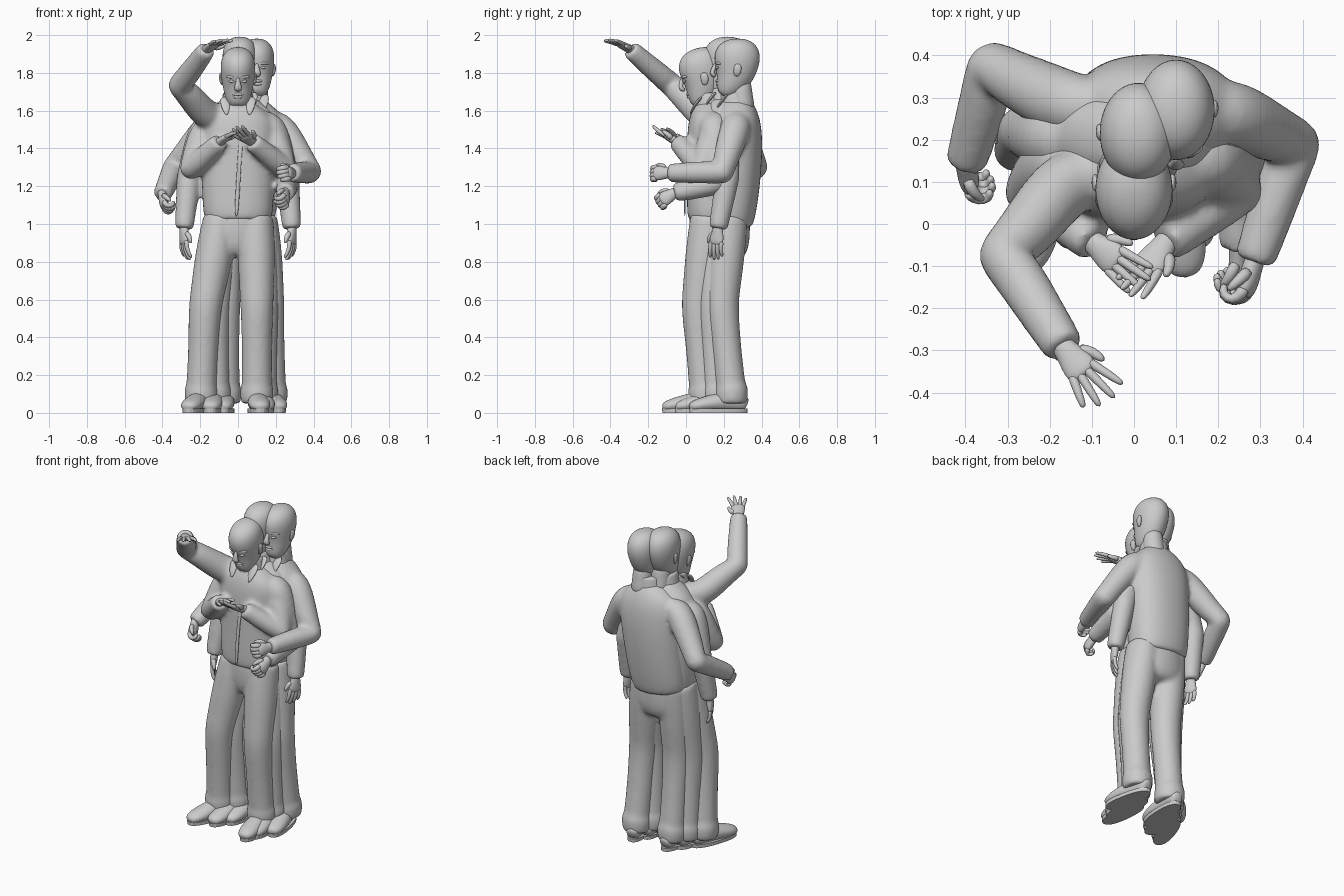
import bpy
import bmesh
import math
from mathutils import Vector, Matrix

cube = bpy.data.objects.get("Cube")
if cube:
    bpy.data.objects.remove(cube)

grey = bpy.data.materials.new("plain grey")
grey.use_nodes = True
grey.diffuse_color = (.6, .6, .6, 1)
grey.node_tree.nodes["Principled BSDF"].inputs["Base Color"].default_value = (.6, .6, .6, 1)

X, Y, Z = Vector((1, 0, 0)), Vector((0, 1, 0)), Vector((0, 0, 1))


def add_object(name, mesh, levels):
    mesh.materials.append(grey)
    mesh.polygons.foreach_set("use_smooth", [levels > 0] * len(mesh.polygons))
    obj = bpy.data.objects.new(name, mesh)
    bpy.context.collection.objects.link(obj)
    if levels:
        sub = obj.modifiers.new("smooth", "SUBSURF")
        sub.levels = sub.render_levels = levels
    return obj


def tube(name, points, radii, side=X, sides=16, matrix=None, flat=False, levels=2, square=1):
    """Loft elliptical rings along a path; flat adds an inset ring at each end."""
    points = [Vector(p) for p in points]
    radii = [r if isinstance(r, tuple) else (r, r) for r in radii]
    rings = []
    for i, p in enumerate(points):
        tangent = points[min(i + 1, len(points) - 1)] - points[max(i - 1, 0)]
        rings.append((p, radii[i], tangent.normalized()))
    if flat:
        ends = [(p, (r[0] * .92, r[1] * .92), t) for p, r, t in (rings[0], rings[-1])]
        rings = [ends[0]] + rings + [ends[1]]
    verts, faces = [], []
    u = Vector(side)
    for p, (a, b), t in rings:
        u = (u - t * u.dot(t)).normalized()
        v = t.cross(u)
        for k in range(sides):
            c, s = [math.copysign(abs(w) ** square, w) for w in
                    (math.cos(math.tau * k / sides), math.sin(math.tau * k / sides))]
            verts.append(p + u * a * c + v * b * s)
    for i in range(len(rings) - 1):
        for k in range(sides):
            n = (k + 1) % sides
            low, high = i * sides, (i + 1) * sides
            faces.append((low + k, low + n, high + n, high + k))
    faces.append(tuple(reversed(range(sides))))
    faces.append(tuple(range(len(verts) - sides, len(verts))))
    mesh = bpy.data.meshes.new(name)
    mesh.from_pydata(verts, [], faces)
    if matrix:
        mesh.transform(matrix)
    return add_object(name, mesh, levels)


def blend(name, parts):
    """Fuse overlapping cloth parts into one soft surface."""
    bm = bmesh.new()
    for part in parts:
        bm.from_mesh(part.data)
        bpy.data.objects.remove(part)
    mesh = bpy.data.meshes.new(name)
    bm.to_mesh(mesh)
    bm.free()
    obj = add_object(name, mesh, 2)
    remesh = obj.modifiers.new("fuse", "REMESH")
    remesh.mode = "VOXEL"
    remesh.voxel_size = .013
    remesh.use_smooth_shade = True
    soft = obj.modifiers.new("soften", "SMOOTH")
    soft.factor, soft.iterations = .5, 6


def head(tag, base, pitch=0):
    m = Matrix.Translation(base) @ Matrix.Rotation(pitch, 4, "X")
    # height, centre y, half width, half depth
    rows = [(0, -.07, .038, .03), (.03, -.045, .064, .064), (.08, -.012, .079, .094),
            (.14, .004, .09, .115), (.2, .012, .096, .126), (.25, .014, .088, .114),
            (.285, .014, .064, .082), (.302, .014, .025, .03)]
    tube(tag + "_skull", [(0, y, z) for z, y, a, b in rows], [(a, b) for z, y, a, b in rows], matrix=m)
    tube(tag + "_neck", [(0, .05, -.1), (0, .03, 0), (0, .03, .1)], [.068, .06, .058], matrix=m)
    tube(tag + "_nose", [(0, -.1, .17), (0, -.113, .145), (0, -.125, .115), (0, -.102, .1)],
         [.01, .013, (.026, .016), .014], sides=8, matrix=m)
    for part, z, depth, r in (("upper_lip", .077, -.103, .01), ("lower_lip", .062, -.101, .012)):
        tube(f"{tag}_{part}", [(-.036, depth + .022, z), (0, depth, z), (.036, depth + .022, z)],
             [.005, r, .005], side=Z, sides=8, matrix=m)
    for s, word in ((-1, "right"), (1, "left")):
        tube(f"{tag}_{word}_ear", [(s * .082, .005, .1), (s * .094, .014, .135), (s * .09, .014, .17)],
             [(.008, .014), (.01, .024), (.008, .018)], sides=10, matrix=m)
        tube(f"{tag}_{word}_brow", [(s * .012, -.098, .168), (s * .035, -.096, .174), (s * .065, -.076, .168)],
             [.007, .01, .006], side=Z, sides=8, matrix=m)
        tube(f"{tag}_{word}_eye", [(s * .018, -.1, .148), (s * .034, -.097, .148), (s * .05, -.088, .148)],
             [.004, .01, .004], side=Z, sides=8, matrix=m)


def hand(tag, wrist, toward, palm_normal, thumb, curl, spread):
    """Palm, four curled fingers and a thumb; thumb is the side sign."""
    d = Vector(toward).normalized()
    n = Vector(palm_normal)
    n = (n - d * n.dot(d)).normalized()
    s = d.cross(n) * thumb
    w = Vector(wrist)
    bulk = 1 + curl * .35
    tube(tag + "_palm", [w - d * .03, w + d * .01, w + d * .05, w + d * .09],
         [(.028, .026), (.029, .024), (.042, .019 * bulk), (.04, .014 * bulk)], side=s, sides=12)
    for i in range(4):
        across = (1.5 - i) * .02
        lean = (1.5 - i) * spread
        base = w + d * .08 + s * across
        out = (d + s * lean).normalized()
        length = (.04, .045, .042, .033)[i]
        path = [base - out * .015, base]
        for j in (.5, 1.5, 2.5):
            step = out * math.cos(curl * j) + n * math.sin(curl * j)
            path.append(path[-1] + step * length * .72)
        tube(f"{tag}_finger_{i + 1}", path, [r * bulk for r in (.012, .012, .011, .01, .007)],
             side=s, sides=8, levels=1)
    a = w + d * .02 + s * .022
    b = a + d * .03 + s * .027 + n * .01
    c = b + d * .035 + s * .008 * (1 - curl) + n * .02 * curl
    tube(tag + "_thumb", [a, b, c], [.018, .015, .009], side=n, sides=8, levels=1)


def arm(tag, shoulder, elbow, wrist, toward, normal=(0, 0, -1), thumb=1, curl=.1, spread=.1):
    """Jacket sleeve from the torso to the cuff, with its hand."""
    a, b, c = Vector(shoulder), Vector(elbow), Vector(wrist)
    inward = Vector((-a.x * .55, 0, .02))
    path = [a + inward, a, a.lerp(b, .45), a.lerp(b, .86), b + (b - a.lerp(c, .5)) * .1,
            b.lerp(c, .14), b.lerp(c, .55), c]
    hand(tag + "_hand", c, toward, normal, thumb, curl, spread)
    return tube(tag + "_sleeve", path, [.062, .086, .077, .066, .064, .063, .058, .051], side=Y, flat=True)


def shoe(tag, ankle, turn):
    m = Matrix.Translation((ankle[0], ankle[1], 0)) @ Matrix.Rotation(turn, 4, "Z")
    # y, half width, half height
    rows = [(.085, .03, .035), (.06, .046, .05), (-.03, .052, .056), (-.11, .06, .045),
            (-.185, .056, .034), (-.228, .03, .022)]
    tube(tag + "_shoe", [(0, y, h + .006) for y, w, h in rows], [(w, h) for y, w, h in rows], matrix=m)
    tube(tag + "_sole", [(0, -.07, 0), (0, -.07, .022)], [(.054, .156), (.055, .158)],
         sides=28, matrix=m, levels=0, square=.85)


def leg(tag, hip, knee, ankle, turn):
    h, k, a = Vector(hip), Vector(knee), Vector(ankle)
    shoe(tag, a, turn)
    # trouser leg, and gathered cloth over the shoe
    return [tube(tag + "_trouser", [h, h.lerp(k, .4), h.lerp(k, .8), k, k.lerp(a, .4), k.lerp(a, .8), a],
                 [(.095, .11), (.104, .108), (.093, .093), .089, .081, .081, .085], flat=True),
            tube(tag + "_cuff_fold", [a + Z * .07, a + Z * .03, a - Z * .01, a - Z * .05],
                 [.074, .092, .09, .086], flat=True)]


def body(tag, hem, top, limbs, sleeves, deep=1):
    """Jacket with sleeves, collar and trousers, leaning from the hem to the neck."""
    h, t = Vector(hem), Vector(top)
    rows = [(0, .172, .118), (.06, .187, .13), (.3, .194, .136), (.6, .2, .138), (.78, .205, .13),
            (.88, .185, .115), (.95, .13, .095), (1, .08, .075)]
    jacket = tube(tag + "_torso", [h.lerp(t, f) + Y * .015 * deep * math.sin(f * math.pi) for f, w, d in rows],
                  [(w, d * deep) for f, w, d in rows], sides=20, flat=True, square=.88)
    blend(tag + "_jacket", [jacket] + sleeves)
    tube(tag + "_collar", [t - Z * .05, t, t + Z * .05], [(.1, .09), (.088, .085), (.078, .077)], flat=True)
    for s, word in ((-1, "right"), (1, "left")):
        tube(f"{tag}_{word}_collar_flap", [t + Vector((s * .075, -.04, .03)), t + Vector((s * .065, -.084, -.02)),
             t + Vector((s * .06, -.105, -.07))], [(.024, .01), (.03, .008), (.006, .005)], sides=8)
    hips = tube(tag + "_hips", [h + Z * .08, h, h - Z * .09, h - Z * .15, h - Z * .19],
                [(.168, .112), (.174, .116), (.178, .114), (.16, .1), (.1, .07)], sides=20)
    blend(tag + "_trousers", [hips] + limbs)


# Front man: head bowed, one arm raised, the other bent
sleeves = [
    arm("raised", (-.155, .11, 1.56), (-.305, -.075, 1.735), (-.165, -.295, 1.925), (.095, -.12, .06),
        spread=.22),
    arm("low_fist", (.18, .15, 1.53), (.265, .16, 1.215), (.25, -.06, 1.165), (0, -.85, -.5),
        normal=(-1, 0, -.3), thumb=-1, curl=1.2, spread=0)]
# Pair of hands meeting before the chest
for s, word in ((-1, "right"), (1, "left")):
    sleeves.append(arm("clapping_" + word, (s * .175, .16, 1.5), (s * .25, .085, 1.29),
                       (s * .085 - .01, -.045, 1.435), (-s * .12, -.13 - s * .03, .08),
                       normal=(-s * .4, 0, s), thumb=-s, curl=.12, spread=.1))
limbs = leg("front_right", (-.09, .13, 1.04), (-.175, .065, .56), (-.195, .1, .1), -.33)
limbs += leg("front_left", (.095, .13, 1.04), (.1, .06, .56), (.1, .1, .1), .1)
body("front", (0, .13, 1.015), (0, .125, 1.645), limbs, sleeves)
head("front", (0, .12, 1.635), pitch=.25)
tube("front_jacket_edge", [(-.01, -.006, 1.03), (0, -.008, 1.2), (.012, .004, 1.42), (.03, .03, 1.54)],
     [(.012, .005)] * 4, sides=8)

# Middle man: upright, arms hanging
limbs, sleeves = [], []
for s, word in ((-1, "right"), (1, "left")):
    limbs += leg("middle_" + word, (s * .095, .19, 1.04), (s * .13, .14, .56), (s * .125, .165, .1), s * .1)
    sleeves.append(arm("hanging_" + word, (s * .185, .2, 1.51), (s * .26, .22, 1.25), (s * .285, .17, .975),
                       (s * .02, -.14, -1), normal=(-s, .5, 0), thumb=-s, curl=.25, spread=.05))
body("middle", (0, .19, 1.015), (.01, .2, 1.67), limbs, sleeves)
head("middle", (.01, .205, 1.69))

# Rear man: elbows out, fists forward
limbs = leg("rear_right", (-.075, .22, 1.04), (-.075, .19, .56), (-.07, .235, .1), -.05)
limbs += leg("rear_left", (.115, .22, 1.04), (.16, .19, .56), (.175, .24, .1), .2)
sleeves = [
    arm("rear_right", (-.145, .275, 1.53), (-.335, .37, 1.3), (-.4, .14, 1.155), (.1, -.4, -.55),
        normal=(1, 0, 0), thumb=1, curl=1.2, spread=0),
    arm("rear_left", (.22, .27, 1.53), (.38, .19, 1.275), (.285, -.09, 1.27), (-.3, -1, 0),
        normal=(-1, 0, -.2), thumb=-1, curl=1.2, spread=0)]
body("rear", (.01, .225, 1.0), (.07, .262, 1.66), limbs, sleeves, deep=1.06)
head("rear", (.1, .26, 1.68))
